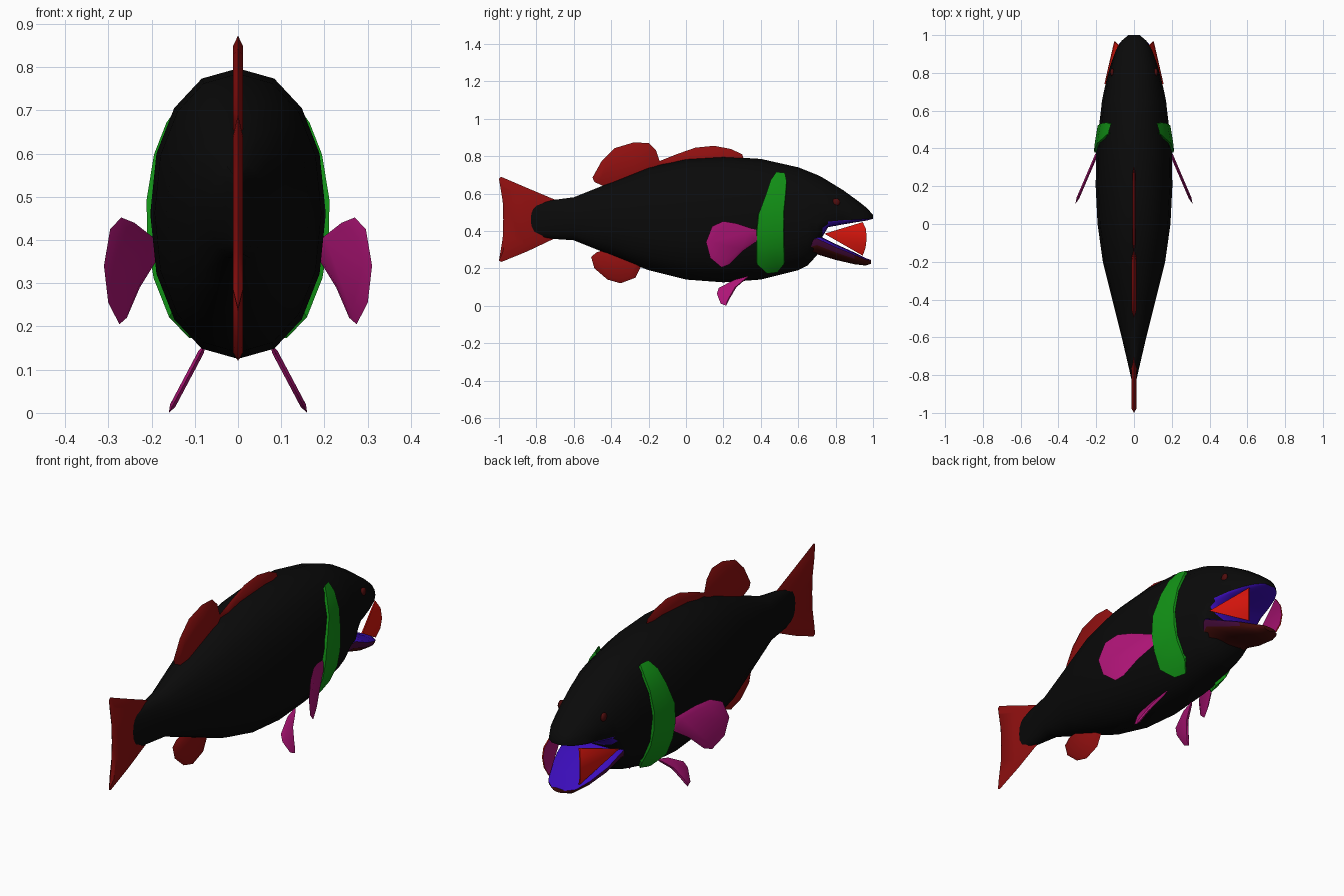
import bpy, bmesh, math
from mathutils import Vector

if "Cube" in bpy.data.objects:
    bpy.data.objects.remove(bpy.data.objects["Cube"])


def material(name, r, g, b):
    m = bpy.data.materials.new(name)
    m.use_nodes = True
    m.diffuse_color = (r, g, b, 1)
    bsdf = next(n for n in m.node_tree.nodes if n.type == 'BSDF_PRINCIPLED')
    bsdf.inputs["Base Color"].default_value = (r, g, b, 1)
    return m


black = material("body black", .003, .003, .003)
green = material("gill green", .006, .29, .008)
fin_red = material("fin red", .28, .005, .005)
magenta = material("fin magenta", .42, .007, .18)
red = material("cheek red", .72, .008, .004)
blue = material("mouth blue", .045, .004, .5)
purple = material("jaw purple", .07, .004, .05)
maroon = material("jaw maroon", .06, .004, .003)
eye_red = material("eye red", .08, .004, .004)


def finish(name, bm, mats, rule=None, angle=40):
    """Turn a bmesh into a shaded object, colouring faces by rule."""
    bmesh.ops.recalc_face_normals(bm, faces=bm.faces[:])
    if rule:
        for f in bm.faces:
            f.material_index = rule(f.calc_center_median(), f.normal)
    mesh = bpy.data.meshes.new(name)
    bm.to_mesh(mesh)
    bm.free()
    for m in mats:
        mesh.materials.append(m)
    obj = bpy.data.objects.new(name, mesh)
    bpy.context.collection.objects.link(obj)
    bpy.ops.object.select_all(action='DESELECT')
    obj.select_set(True)
    bpy.context.view_layer.objects.active = obj
    bpy.ops.object.shade_smooth_by_angle(angle=math.radians(angle))
    return obj


def bridge(bm, a, b):
    n = len(a)
    for i in range(n):
        j = (i + 1) % n
        bm.faces.new((a[i], a[j], b[j], b[i]))


POWER = .92  # slightly boxy oval section
SIDES = 16


def loft(stations, middle):
    """Skin oval sections (y, top, bottom, half width) along the y axis."""
    bm = bmesh.new()
    rings = []
    for y, top, bottom, w in stations:
        zc = bottom + (top - bottom) * middle(y)
        ring = []
        for i in range(SIDES):
            a = math.tau * i / SIDES
            s, c = math.sin(a), math.cos(a)
            x = math.copysign(abs(s) ** POWER, s) * w
            h = math.copysign(abs(c) ** POWER, c)
            z = zc + h * (top - zc if h > 0 else zc - bottom)
            ring.append(bm.verts.new((x, y, z)))
        rings.append(ring)
    for a, b in zip(rings, rings[1:]):
        bridge(bm, a, b)
    bm.faces.new(rings[0])
    bm.faces.new(rings[-1])
    return bm


# Body: y, top, bottom, half width
BODY = [
    (-.855, .52, .4, .004), (-.83, .545, .375, .012), (-.75, .56, .36, .03),
    (-.6, .58, .35, .065), (-.4, .66, .27, .115), (-.2, .74, .19, .165),
    (0, .785, .14, .193), (.2, .797, .125, .203), (.4, .785, .14, .2),
    (.6, .74, .19, .175), (.65, .72, .215, .17), (.7, .7, .27, .16),
    (.73, .685, .37, .153), (.76, .667, .42, .146), (.84, .618, .435, .125),
    (.92, .56, .448, .096), (.97, .52, .456, .066), (1, .485, .465, .03)]


def body_middle(y):
    return min(.5, max(.12, .5 - (y - .68) * 5))


def body_at(y):
    for a, b in zip(BODY, BODY[1:]):
        if a[0] <= y <= b[0]:
            t = (y - a[0]) / (b[0] - a[0])
            return [p + (q - p) * t for p, q in zip(a, b)]


def skin_point(y, z, scale, side):
    """Point on the body side, pushed away from the body axis by scale."""
    _, top, bottom, w = body_at(y)
    zc = bottom + (top - bottom) * body_middle(y)
    t = abs(z - zc) / (top - zc if z > zc else zc - bottom)
    x = w * max(0, 1 - t ** (2 / POWER)) ** (POWER / 2)
    return Vector((side * x * scale, y, zc + (z - zc) * scale))


finish("body", loft(BODY, body_middle), [black, blue],
       lambda c, n: int(c.y > .7 and n.z < -.45), 50)

# Lower jaw with coloured floor
JAW = [(.64, .37, .25, .13), (.7, .38, .275, .15), (.8, .33, .245, .138),
       (.9, .285, .222, .108), (.96, .255, .215, .075), (.99, .245, .225, .035)]


def jaw_rule(c, n):
    if n.z > .3:
        return 0
    return 1 if n.z > -.6 and c.y < .9 else 2


finish("lower_jaw", loft(JAW, lambda y: .8), [blue, purple, maroon], jaw_rule, 50)


# Fins: pointed-edge plates with a raised centre
def fin(name, outline, place, thick, mat):
    bm = bmesh.new()
    cu = sum(p[0] for p in outline) / len(outline)
    cv = sum(p[1] for p in outline) / len(outline)

    def ring(k, t):
        return [bm.verts.new(place(cu + (u - cu) * k, cv + (v - cv) * k, t))
                for u, v in outline]
    rim = ring(1, 0)
    for t in (thick, -thick):
        inner = ring(.78, t)
        bridge(bm, rim, inner)
        bm.faces.new(inner)
    return finish(name, bm, [mat])


def upright(y, z, t):
    return (t, y, z)


fin("front_dorsal_fin", [(.31, .78), (.3, .81), (.24, .838), (.15, .855), (.05, .845),
    (-.05, .81), (-.15, .77), (-.1, .72), (.1, .74)], upright, .009, fin_red)
fin("rear_dorsal_fin", [(-.13, .74), (-.16, .83), (-.2, .87), (-.28, .873), (-.38, .843),
    (-.45, .775), (-.5, .685), (-.49, .662), (-.4, .62), (-.25, .66)], upright, .012, fin_red)
fin("anal_fin", [(-.22, .25), (-.27, .15), (-.35, .12), (-.42, .14), (-.49, .2),
    (-.507, .26), (-.48, .285), (-.4, .31)], upright, .012, fin_red)
fin("tail_fin", [(-.66, .55), (-.85, .63), (-.99, .69), (-1, .68), (-.98, .56), (-.977, .46),
    (-.98, .36), (-1, .24), (-.985, .235), (-.85, .29), (-.66, .38)], upright, .012, fin_red)

PECTORAL = [(.4, .4), (.36, .41), (.27, .44), (.2, .452), (.14, .425), (.107, .34),
            (.13, .255), (.19, .205), (.23, .22), (.3, .29), (.4, .36)]
PELVIC = [(.34, .16), (.26, .14), (.175, .095), (.165, .065), (.185, .012),
          (.215, 0), (.235, .04), (.27, .1)]
GILL = [(.7, .48, .53), (.66, .45, .54), (.59, .425, .535), (.49, .385, .525),
        (.4, .375, .525), (.32, .375, .527), (.235, .375, .53), (.19, .43, .49)]
CHEEK = [(.74, .385, .157), (.945, .447, .085), (.962, .41, .1), (.966, .36, .105),
         (.96, .31, .1), (.945, .268, .085)]

for label, side in (("left", 1), ("right", -1)):
    # Paired fins spread away from the body
    fin(label + "_pectoral_fin", PECTORAL,
        lambda y, z, t: (side * (.197 + (.37 - y) * .43 + t), y + t * .4, z), .007, magenta)
    fin(label + "_pelvic_fin", PELVIC,
        lambda y, z, t: (side * (.16 - z * .53 + t), y, z + t * .5), .006, magenta)

    # Gill band hugging the body
    bm = bmesh.new()
    columns = ((0, .95), (.03, 1.06), (.35, 1.06), (.7, 1.05), (.97, 1.045), (1, .95))
    rows = [[bm.verts.new(skin_point(back + (front - back) * k, z, s, side))
             for k, s in columns] for z, back, front in GILL]
    for a, b in zip(rows, rows[1:]):
        for i in range(len(columns) - 1):
            bm.faces.new((a[i], a[i + 1], b[i + 1], b[i]))
    finish(label + "_gill_band", bm, [green])

    # Cheek fan closing the open mouth: bright outside, pink lining
    bm = bmesh.new()
    outer, inner = [[bm.verts.new((side * (x - d), y, z)) for y, z, x in CHEEK]
                    for d in (0, .006)]
    for sheet in (outer, inner):
        for i in range(1, len(CHEEK) - 1):
            bm.faces.new((sheet[0], sheet[i], sheet[i + 1]))
    bridge(bm, outer, inner)
    finish(label + "_cheek", bm, [red, magenta], lambda c, n: int(n.x * side < 0), 30)

    # Eye
    bm = bmesh.new()
    bmesh.ops.create_uvsphere(bm, u_segments=12, v_segments=8, radius=.021)
    bmesh.ops.scale(bm, vec=(.5, 1, 1), verts=bm.verts[:])
    bmesh.ops.translate(bm, vec=skin_point(.803, .555, .99, side), verts=bm.verts[:])
    finish(label + "_eye", bm, [eye_red])
